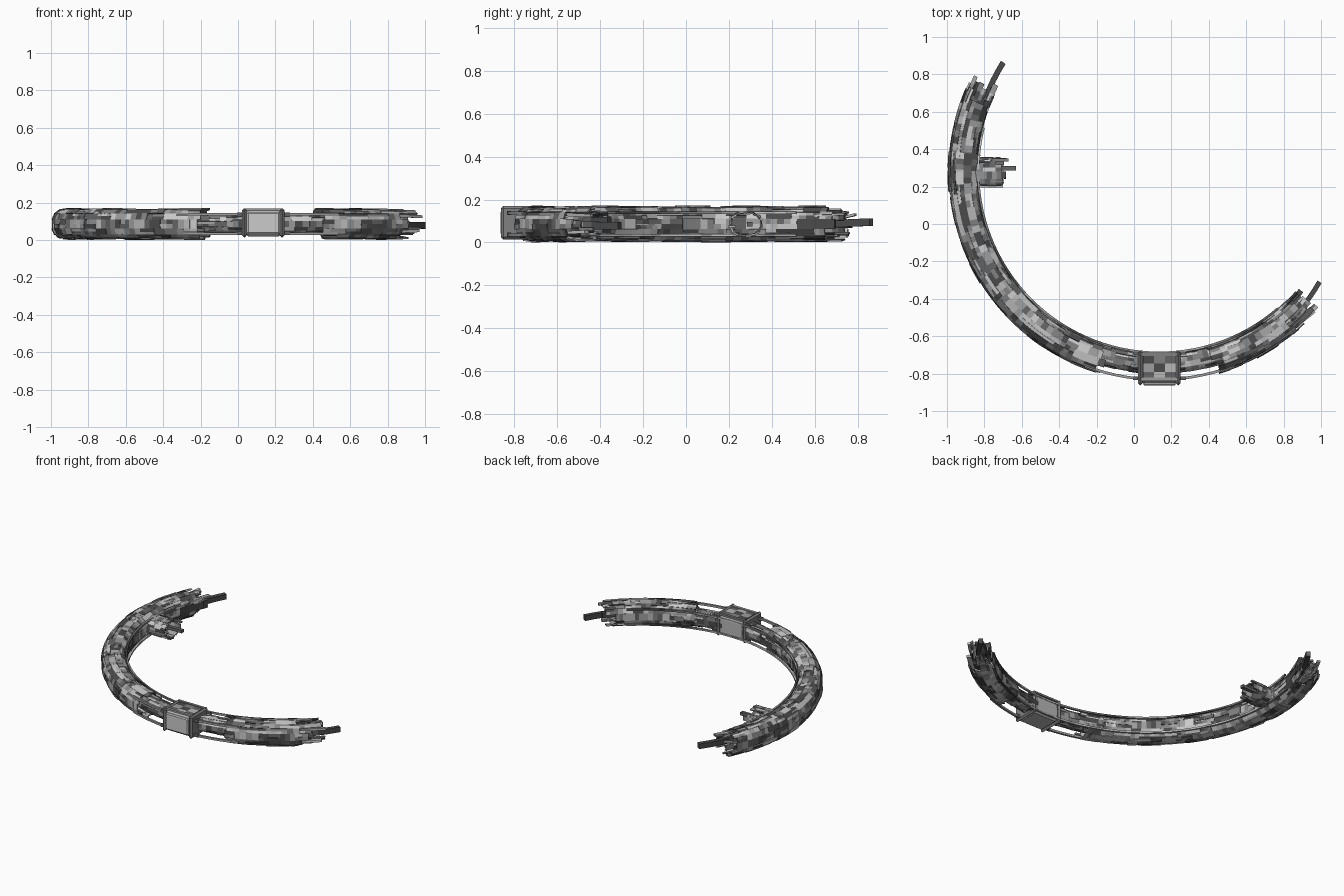
import bpy, bmesh, math, random
from mathutils import Vector

if "Cube" in bpy.data.objects:
    bpy.data.objects.remove(bpy.data.objects["Cube"])

random.seed(7)
CX, CY, CZ, R = 0.135, 0.28, 0.086, 1.047   # ring centre and centreline radius
N = 14                                      # sides of the hull cross-section

# weathered grey plating, dark to light
GREYS = []
for i, g in enumerate((0.07, 0.13, 0.22, 0.34, 0.48, 0.62)):
    m = bpy.data.materials.new("plate_grey_%d" % i)
    m.diffuse_color = (g, g, g, 1)
    m.use_nodes = True
    m.node_tree.nodes["Principled BSDF"].inputs["Base Color"].default_value = m.diffuse_color
    GREYS.append(m)


def finish(bm, name, grey=None):
    bmesh.ops.recalc_face_normals(bm, faces=bm.faces)
    if grey is not None:
        for f in bm.faces:
            f.material_index = grey
    me = bpy.data.meshes.new(name)
    bm.to_mesh(me)
    bm.free()
    for m in GREYS:
        me.materials.append(m)
    ob = bpy.data.objects.new(name, me)
    bpy.context.collection.objects.link(ob)
    return ob


def polar(deg, r, z):
    a = math.radians(deg)
    return Vector((CX + r * math.cos(a), CY + r * math.sin(a), z))


def section(k, hw, hh):
    # rounded-square cross-section point, k counts sides
    t = 2 * math.pi * (k + 0.5) / N
    c, s = math.cos(t), math.sin(t)
    p = 0.82
    return (math.copysign(abs(c) ** p, c) * hw, math.copysign(abs(s) ** p, s) * hh)


def ring_map(rc, hw, hh):
    def f(u, k, d):
        x, z = section(k, hw + d, hh + d)
        return polar(u, rc + x, CZ + z)
    return f


def spoke_map(hw, hh):
    def f(u, k, d):
        y, z = section(k, hw + d, hh + d)
        return Vector((u, CY + y, CZ + z))
    return f


def loft(bm, quads):
    # closed solid through four-point sections; greys drift along its length
    rows = [[bm.verts.new(p) for p in q] for q in quads]
    g = random.randrange(6)
    for a, b in zip(rows, rows[1:]):
        for i in range(4):
            j = (i + 1) % 4
            bm.faces.new((a[i], a[j], b[j], b[i])).material_index = g
        g = min(5, max(0, g + random.choice((-2, -1, 0, 0, 1, 2))))
    for cap in (rows[0][::-1], rows[-1]):
        bm.faces.new(cap).material_index = g


def panel(bm, f, u0, u1, k0, k1, d, th, step):
    n = max(1, math.ceil(abs(u1 - u0) / step))
    quads = []
    for i in range(n + 1):
        u = u0 + (u1 - u0) * i / n
        quads.append((f(u, k0, d), f(u, k1, d), f(u, k1, d - th), f(u, k0, d - th)))
    loft(bm, quads)


def plated(name, f, u0, u1, lo, hi, j0=0, j1=0, relief=0.006, step=2.2, th=0.009):
    # rows of plates with random lengths, heights and ragged ends
    bm = bmesh.new()
    for k in range(N):
        u = u0 + random.uniform(-j0, j0)
        end = u1 + random.uniform(-j1, j1)
        while u < end - 1e-4:
            nxt = u + random.uniform(lo, hi)
            if end - nxt < lo * 0.6:
                nxt = end
            d = -random.uniform(0, relief)
            if random.random() < 0.4:      # split plate into two strips
                panel(bm, f, u, nxt, k - 1, k - 0.5, d, th, step)
                panel(bm, f, u, nxt, k - 0.5, k, d - 0.003, th, step)
            else:
                panel(bm, f, u, nxt, k - 1, k, d, th, step)
            u = nxt
    return finish(bm, name)


def strip(name, u0, u1, r0, r1, w, z0, z1, h, grey=None):
    # curved bar following the ring
    bm = bmesh.new()
    n = max(2, math.ceil(abs(u1 - u0) / 3))
    quads = []
    for i in range(n + 1):
        t = i / n
        u, r, z = u0 + (u1 - u0) * t, r0 + (r1 - r0) * t, z0 + (z1 - z0) * t
        quads.append([polar(u, r + a * w / 2, z + b * h / 2)
                      for a, b in ((-1, -1), (1, -1), (1, 1), (-1, 1))])
    loft(bm, quads)
    return finish(bm, name, grey)


def box(name, x0, x1, y0, y1, z0, z1, bevel=0.0, grey=3):
    bm = bmesh.new()
    loft(bm, [[(x, y0, z0), (x, y1, z0), (x, y1, z1), (x, y0, z1)] for x in (x0, x1)])
    ob = finish(bm, name, grey)
    if bevel:
        m = ob.modifiers.new("bevel", 'BEVEL')
        m.width, m.segments = bevel, 1
    return ob


# main hull, in two lengths either side of the front module
hull = ring_map(R, 0.083, 0.086)
plated("hull_long_arc", hull, 158, 253, 3, 8, 4, 2)
plated("hull_short_arc", hull, 287, 314, 3, 7, 2, 5)

# heavier plated collars
plated("side_collar", ring_map(R, 0.088, 0.086), 174.5, 185.5, 3.5, 6)
plated("lower_collar", ring_map(R, 0.085, 0.086), 205, 217, 4, 8, 1, 1)

# exposed inner core beside the front module, also showing at the broken ends
core = ring_map(1.024, 0.06, 0.056)
plated("core_left", core, 245, 266, 3, 6)
plated("core_right", core, 274, 295, 3, 6)
inner = ring_map(1.045, 0.062, 0.064)
plated("broken_core_left", inner, 155.5, 166, 3, 6, 3, 0)
plated("broken_core_right", inner, 306, 317, 3, 6, 0, 3)

# long rails
for z in (0.034, 0.138):
    strip("outer_rail", 249, 291, 1.112, 1.112, 0.014, z, z, 0.014, 3)
    strip("inner_rail", 166, 311, 0.968, 0.968, 0.012, z, z, 0.012)

# torn strips at both ends: angles, radii, width, heights, thickness
for s in ((160, 145, 1.005, 1.018, 0.03, 0.085, 0.095, 0.035),
          (162, 152.5, 1.10, 1.105, 0.022, 0.09, 0.13, 0.012),
          (161, 153.5, 1.05, 1.06, 0.03, 0.145, 0.14, 0.01),
          (161, 152, 0.985, 0.99, 0.03, 0.125, 0.132, 0.012),
          (312, 325.5, 1.06, 1.04, 0.026, 0.08, 0.078, 0.035),
          (311, 320, 0.995, 0.99, 0.03, 0.1, 0.105, 0.03),
          (311, 319.5, 1.10, 1.108, 0.02, 0.13, 0.125, 0.015),
          (310, 318, 1.09, 1.11, 0.03, 0.045, 0.05, 0.015),
          (310, 318.5, 1.04, 1.035, 0.025, 0.145, 0.14, 0.012)):
    strip("torn_strip", *s)

# front module: chamfered body, frame ribs, outer panel, roof tiles, couplings
box("front_module", 0.035, 0.237, -0.855, -0.685, 0.02, 0.16, 0.018, 4)
for x in (0.034, 0.236):
    box("module_frame", x - 0.012, x + 0.012, -0.863, -0.676, 0.014, 0.17, 0.011, 2)
box("module_outer_panel", 0.05, 0.222, -0.864, -0.84, 0.035, 0.148, 0.006, 5)
for i in range(3):
    for j in range(3):
        x, y = 0.047 + i * 0.059, -0.835 + j * 0.045
        box("module_roof_tile", x, x + 0.059, y, y + 0.045, 0.155, 0.163,
            grey=(1, 3, 0, 4, 0, 2, 1, 4, 1)[i * 3 + j])
box("module_top_bar_outer", 0.03, 0.24, -0.84, -0.822, 0.155, 0.168, grey=3)
box("module_top_bar_inner", 0.03, 0.24, -0.705, -0.687, 0.155, 0.168, grey=2)
for x in (0.012, 0.26):
    for y in (-0.825, -0.69):
        for z in (0.036, 0.137):
            box("module_coupling", x - 0.018, x + 0.018, y - 0.009, y + 0.009,
                z - 0.01, z + 0.01, grey=1)

# broken spoke stub pointing to the ring centre
plated("spoke_stub", spoke_map(0.08, 0.062), -0.85, -0.71, 0.03, 0.07, 0, 0.03, step=0.04)
box("spoke_torn_bar", -0.74, -0.63, 0.285, 0.31, 0.075, 0.095, grey=1)
box("spoke_torn_plate", -0.76, -0.67, 0.335, 0.35, 0.115, 0.125, grey=2)
box("spoke_torn_sheet", -0.82, -0.70, 0.195, 0.23, 0.07, 0.08, grey=4)
